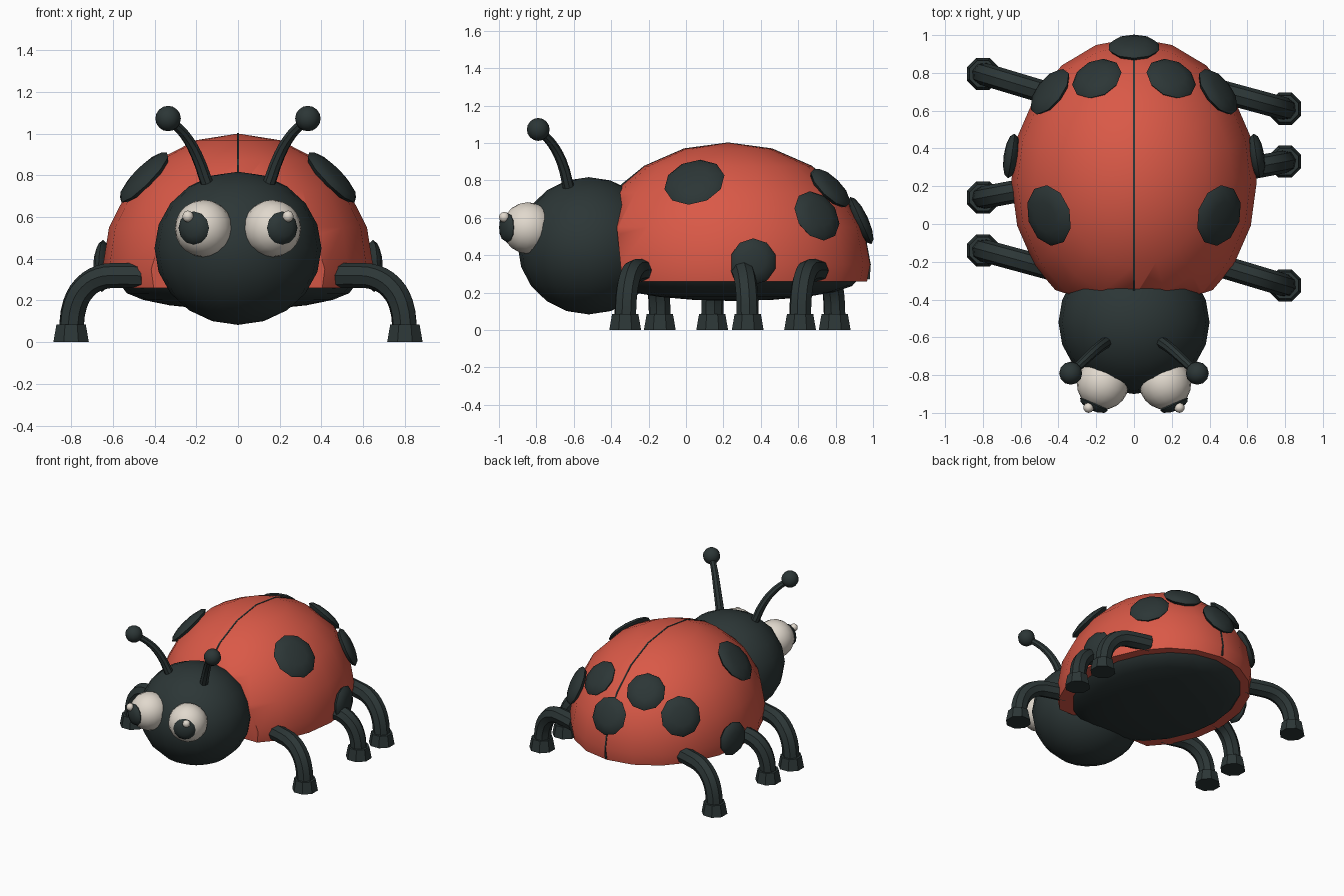
import bpy, bmesh, math
from mathutils import Vector, Matrix

if "Cube" in bpy.data.objects:
    bpy.data.objects.remove(bpy.data.objects["Cube"])


def material(name, rgb):
    m = bpy.data.materials.new(name)
    m.diffuse_color = (*rgb, 1)
    m.use_nodes = True
    m.node_tree.nodes["Principled BSDF"].inputs["Base Color"].default_value = m.diffuse_color
    return m


RED = material("shell red", (0.70, 0.10, 0.063))
DARK = material("charcoal", (0.025, 0.037, 0.037))
WHITE = material("eye white", (0.75, 0.69, 0.61))


def finish(obj, mat, angle=40):
    obj.data.materials.clear()
    obj.data.materials.append(mat)
    bpy.ops.object.select_all(action='DESELECT')
    obj.select_set(True)
    bpy.context.view_layer.objects.active = obj
    bpy.ops.object.shade_smooth_by_angle(angle=math.radians(angle))
    return obj


def from_bmesh(name, bm, mat, angle=40):
    bmesh.ops.recalc_face_normals(bm, faces=bm.faces)
    me = bpy.data.meshes.new(name)
    bm.to_mesh(me)
    bm.free()
    obj = bpy.data.objects.new(name, me)
    bpy.context.collection.objects.link(obj)
    return finish(obj, mat, angle)


def ellipsoid(name, loc, radii, mat, seg=20, rings=10, axis=(0, 0, 1), cuts=()):
    """Ellipsoid with its pole along axis; cuts are (point, removed side, cap)."""
    bm = bmesh.new()
    bmesh.ops.create_uvsphere(bm, u_segments=seg, v_segments=rings, radius=1)
    turn = Vector(axis).to_track_quat('Z', 'Y').to_matrix().to_4x4()
    if tuple(axis) == (0, 0, 1):
        turn = Matrix.Identity(4)
    bm.transform(Matrix.Translation(loc) @ turn @ Matrix.Diagonal((*radii, 1)))
    for point, normal in cuts:
        r = bmesh.ops.bisect_plane(bm, geom=bm.verts[:] + bm.edges[:] + bm.faces[:],
                                   plane_co=point, plane_no=normal, clear_outer=True)
        rim = [e for e in r['geom_cut'] if isinstance(e, bmesh.types.BMEdge)]
        bmesh.ops.holes_fill(bm, edges=rim, sides=0)
    return from_bmesh(name, bm, mat)


def tube(name, points, radii, mat, res=3):
    """Smooth round tube through the points."""
    cu = bpy.data.curves.new(name, 'CURVE')
    cu.dimensions = '3D'
    cu.bevel_depth = 1
    cu.bevel_resolution = 2
    cu.resolution_u = res
    cu.use_fill_caps = True
    sp = cu.splines.new('BEZIER')
    sp.bezier_points.add(len(points) - 1)
    for bp, p, r in zip(sp.bezier_points, points, radii):
        bp.co, bp.radius = p, r
        bp.handle_left_type = bp.handle_right_type = 'AUTO'
    obj = bpy.data.objects.new(name, cu)
    bpy.context.collection.objects.link(obj)
    bpy.ops.object.select_all(action='DESELECT')
    obj.select_set(True)
    bpy.context.view_layer.objects.active = obj
    bpy.ops.object.convert(target='MESH')
    return finish(bpy.context.object, mat)


# Shell: domed ellipsoid trimmed at the underside and behind the head
C = Vector((0, 0.225, 0.35))
R = Vector((0.65, 0.76, 0.65))
ellipsoid("shell", C, R, RED,
          cuts=[((0, 0, 0.26), (0, 0, -1)), ((0, -0.37, 0.55), (0, -1, -0.1))])
ellipsoid("belly", (0, 0.25, 0.27), (0.56, 0.67, 0.115), DARK)
ellipsoid("head", (0, -0.52, 0.45), (0.4, 0.38, 0.367), DARK)

# Wing seam: thin strip following the middle of the shell
bm = bmesh.new()
rows = []
for deg in [-7] + list(range(0, 127, 18)) + [141]:
    a = math.radians(deg)
    row = []
    for x, s in ((-0.005, 0.98), (-0.005, 1.004), (0.005, 1.004), (0.005, 0.98)):
        row.append(bm.verts.new((x, C.y + s * R.y * math.cos(a), C.z + s * R.z * math.sin(a))))
    rows.append(row)
for a, b in zip(rows, rows[1:]):
    for i in range(4):
        j = (i + 1) % 4
        bm.faces.new((a[i], a[j], b[j], b[i]))
bm.faces.new(rows[0])
bm.faces.new(rows[-1])
from_bmesh("wing_seam", bm, DARK)


# Spots: flattened lenses facing along the shell's surface direction
def spot(name, loc, radius):
    d = Vector(loc) - C
    normal = Vector((d.x / R.x ** 2, d.y / R.y ** 2, d.z / R.z ** 2)).normalized()
    ellipsoid(name, loc, (radius, radius, 0.04), DARK, 10, 6, normal)


spot("back_spot", (0, 0.935, 0.585), 0.138)
for side, s in (("left", -1), ("right", 1)):
    spot(side + "_front_spot", (s * 0.45, 0.045, 0.79), 0.165)
    spot(side + "_rear_spot", (s * 0.197, 0.77, 0.76), 0.138)
    spot(side + "_rear_side_spot", (s * 0.445, 0.70, 0.61), 0.145)
    spot(side + "_side_spot", (s * 0.65, 0.36, 0.365), 0.125)

    # Eyes
    ellipsoid(side + "_eye", (s * 0.165, -0.845, 0.545), (0.138, 0.138, 0.138), WHITE,
              axis=(s * 0.4, -1, 0))
    ellipsoid(side + "_pupil", (s * 0.212, -0.955, 0.547), (0.08, 0.08, 0.035), DARK,
              12, 6, (s * 0.45, -1, 0))
    ellipsoid(side + "_eye_glint", (s * 0.24, -0.972, 0.603), (0.028, 0.028, 0.028), WHITE, 10, 6)

    # Antennae
    tube(side + "_antenna",
         [(s * 0.145, -0.625, 0.75), (s * 0.2, -0.665, 0.9),
          (s * 0.26, -0.72, 1.0), (s * 0.335, -0.79, 1.07)],
         [0.031, 0.028, 0.025, 0.022], DARK)
    ellipsoid(side + "_antenna_tip", (s * 0.335, -0.79, 1.072), (0.061, 0.061, 0.061), DARK, 12, 8)

# Legs: the left set is the right set turned half round the body
LEG = [(0.45, 0.318), (0.57, 0.32), (0.66, 0.31), (0.735, 0.262), (0.782, 0.18), (0.8, 0.06)]
for name, y_in, y_out in (("rear", 0.705, 0.61), ("middle", 0.265, 0.33), ("front", -0.22, -0.325)):
    for side, s in (("right", 1), ("left", -1)):
        def place(x, z):
            y = y_in + (y_out - y_in) * (x - 0.45) / 0.35
            return Vector((s * x, 0.235 + s * (y - 0.235), z))
        label = f"{side}_{name if s > 0 else {'rear': 'front', 'front': 'rear'}.get(name, name)}"
        tube(label + "_leg", [place(x, z) for x, z in LEG], [0.06] * len(LEG), DARK)
        # Foot: tapered octagonal block
        bm = bmesh.new()
        bmesh.ops.create_cone(bm, cap_ends=True, segments=8, radius1=0.092, radius2=0.076,
                              depth=0.085)
        bm.transform(Matrix.Translation(place(0.8, 0.0425)) @ Matrix.Rotation(math.pi / 8, 4, 'Z'))
        from_bmesh(label + "_foot", bm, DARK, 30)
